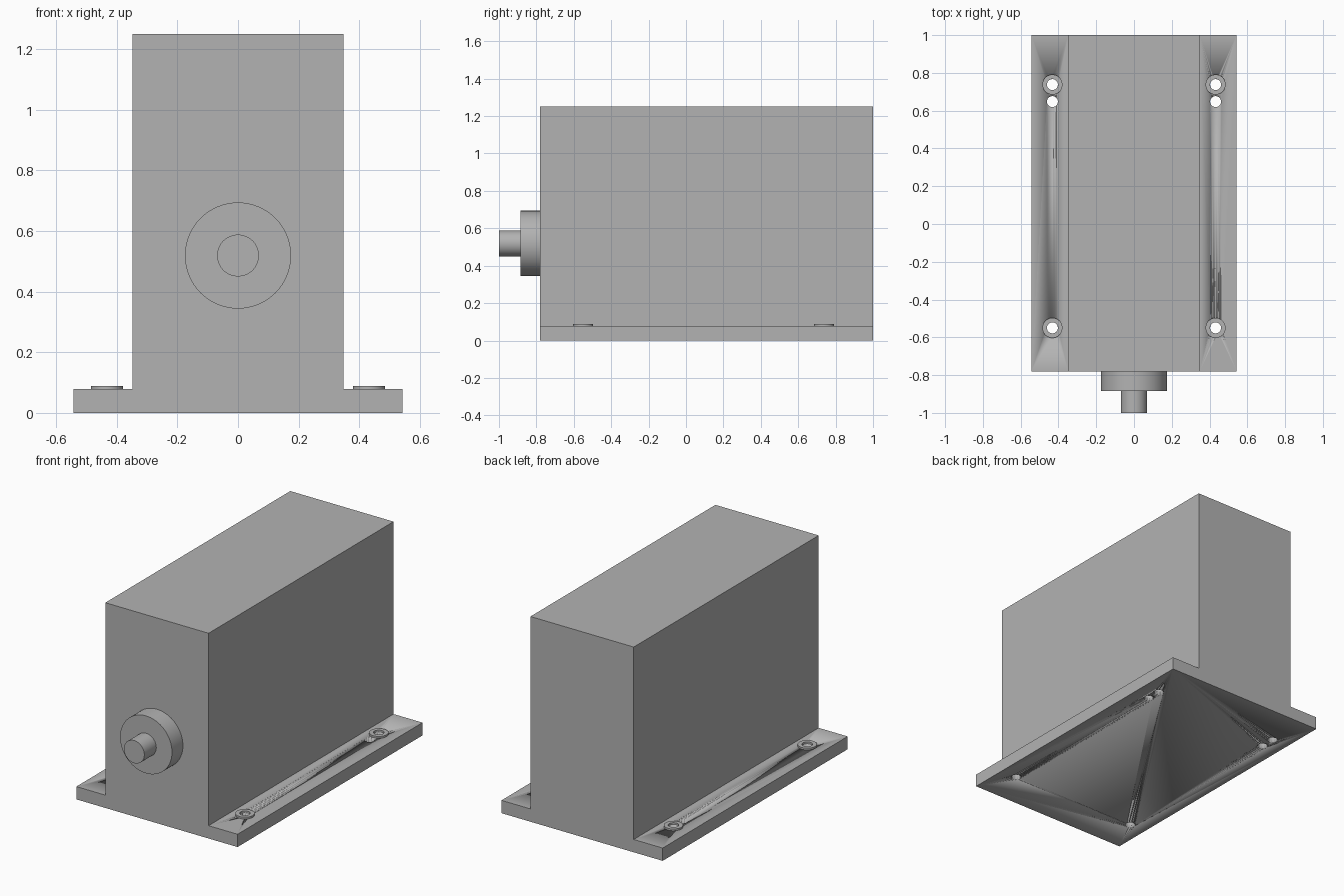
import bpy
import bmesh
from math import pi, radians
from mathutils import Matrix, Vector

cube = bpy.data.objects.get("Cube")
if cube:
    bpy.data.objects.remove(cube, do_unlink=True)

# Single plain grey
grey = bpy.data.materials.new("plain grey")
grey.use_nodes = True
colour = (0.45, 0.45, 0.45, 1)
grey.diffuse_color = colour
grey.node_tree.nodes["Principled BSDF"].inputs["Base Color"].default_value = colour

FRONT, BACK = -0.78, 1.0
BASE_TOP = 0.078
LUG_X = 0.432
HOLE_R = 0.029


def finish(name, bm):
    """Turn a bmesh into a named object with sharp-edged smooth shading."""
    bmesh.ops.remove_doubles(bm, verts=bm.verts, dist=1e-5)
    bmesh.ops.recalc_face_normals(bm, faces=bm.faces)
    mesh = bpy.data.meshes.new(name)
    bm.to_mesh(mesh)
    bm.free()
    mesh.materials.append(grey)
    obj = bpy.data.objects.new(name, mesh)
    bpy.context.collection.objects.link(obj)
    select(obj)
    bpy.ops.object.shade_smooth_by_angle(angle=radians(30))
    return obj


def select(obj):
    bpy.ops.object.select_all(action='DESELECT')
    obj.select_set(True)
    bpy.context.view_layer.objects.active = obj


def lathe(name, profile, matrix, closed=False):
    """Spin (radius, height) points about z, then place the result."""
    bm = bmesh.new()
    verts = [bm.verts.new((r, 0, z)) for r, z in profile]
    edges = [bm.edges.new(pair) for pair in zip(verts, verts[1:])]
    if closed:
        edges.append(bm.edges.new((verts[-1], verts[0])))
    bmesh.ops.spin(bm, geom=verts + edges, cent=(0, 0, 0), axis=(0, 0, 1),
                   angle=2 * pi, steps=64)
    bm.transform(matrix)
    return finish(name, bm)


# Housing and mounting flanges: one inverted T section, extruded front to back
half = [(0.543, 0), (0.543, BASE_TOP), (0.348, BASE_TOP), (0.348, 1.25)]
outline = half + [(-x, z) for x, z in reversed(half)]
bm = bmesh.new()
section = bm.faces.new([bm.verts.new((x, FRONT, z)) for x, z in outline])
grown = bmesh.ops.extrude_face_region(bm, geom=[section])["geom"]
bmesh.ops.translate(bm, vec=Vector((0, BACK - FRONT, 0)),
                    verts=[v for v in grown if isinstance(v, bmesh.types.BMVert)])
if not section.is_valid or len(bm.faces) < len(outline) + 2:
    bm.faces.new([v for v in section.verts])
housing = finish("housing", bm)

# Through holes: four bolt holes and two dowel holes
bm = bmesh.new()
for x in (-LUG_X, LUG_X):
    for y in (-0.55, 0.648, 0.738):
        bmesh.ops.create_cone(bm, cap_ends=True, segments=48, radius1=HOLE_R,
                              radius2=HOLE_R, depth=0.4,
                              matrix=Matrix.Translation((x, y, 0)))
cutter = finish("hole_cutter", bm)
cutter.hide_render = True
select(housing)
cut = housing.modifiers.new("holes", 'BOOLEAN')
cut.operation = 'DIFFERENCE'
cut.solver = 'EXACT'
cut.object = cutter
bpy.ops.object.modifier_apply(modifier=cut.name)
bpy.data.objects.remove(cutter, do_unlink=True)

# Raised rings around the bolt holes
ring = [(HOLE_R, 0), (0.053, 0), (0.053, 0.011), (HOLE_R, 0.011)]
for side, x in (("right", -LUG_X), ("left", LUG_X)):
    for end, y in (("front", -0.55), ("back", 0.738)):
        lathe(f"bolt_ring_{end}_{side}", ring,
              Matrix.Translation((x, y, BASE_TOP)), closed=True)

# Bearing collar and output shaft pointing forward
lathe("collar_and_shaft",
      [(0, 0), (0.175, 0), (0.175, 0.105), (0.069, 0.105), (0.069, 0.22), (0, 0.22)],
      Matrix.Translation((0, FRONT, 0.519)) @ Matrix.Rotation(pi / 2, 4, 'X'))
